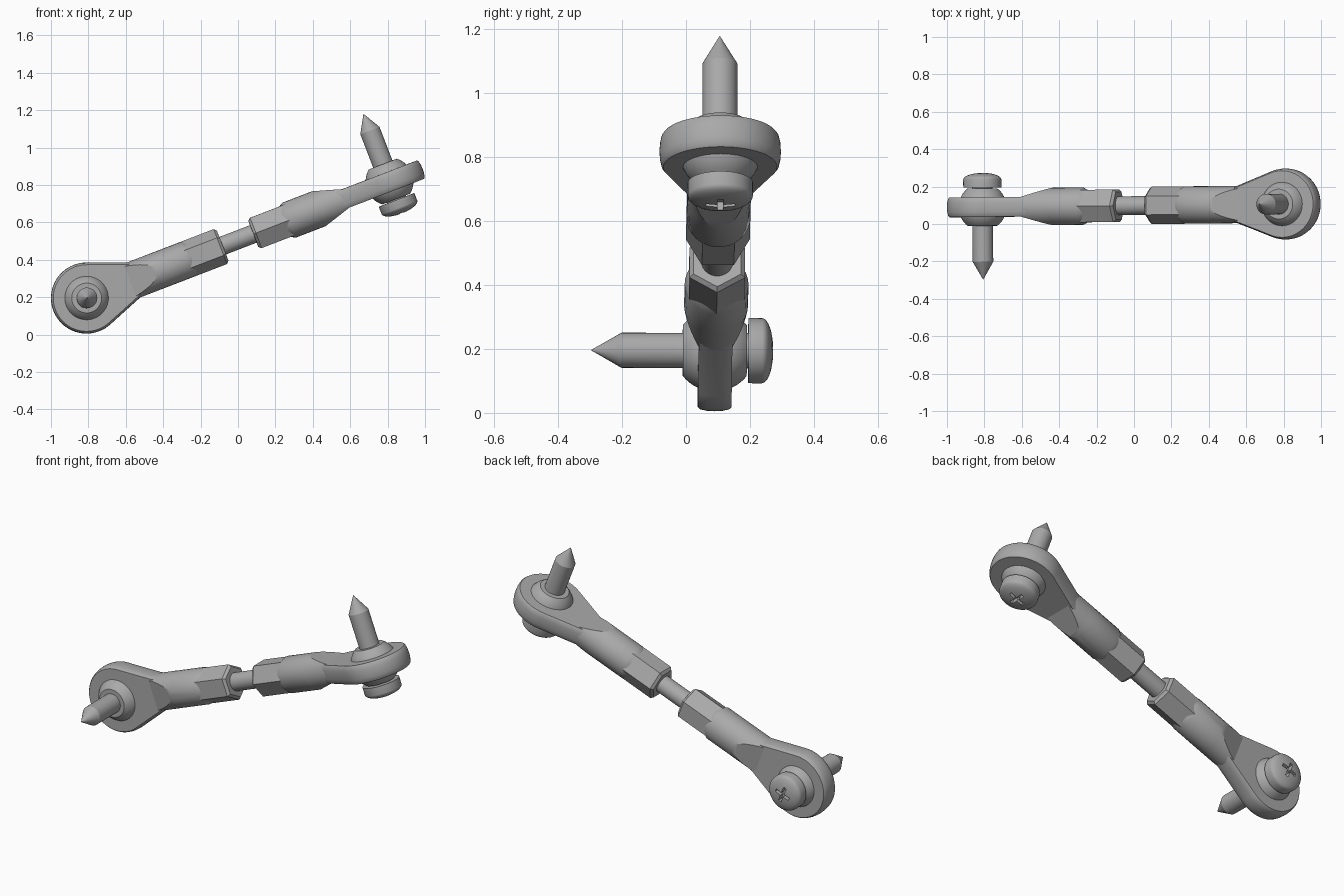
import bpy, bmesh, math
from mathutils import Matrix, Vector

if "Cube" in bpy.data.objects:
    bpy.data.objects.remove(bpy.data.objects["Cube"])

steel = bpy.data.materials.new("grey steel")
steel.diffuse_color = (0.4, 0.4, 0.4, 1)
steel.use_nodes = True
steel.node_tree.nodes["Principled BSDF"].inputs["Base Color"].default_value = steel.diffuse_color


def make(name, bm, frame):
    """Turn a bmesh into a placed object with crisp edges."""
    bmesh.ops.remove_doubles(bm, verts=bm.verts, dist=1e-5)
    bmesh.ops.recalc_face_normals(bm, faces=bm.faces)
    me = bpy.data.meshes.new(name)
    bm.to_mesh(me)
    bm.free()
    me.materials.append(steel)
    ob = bpy.data.objects.new(name, me)
    bpy.context.collection.objects.link(ob)
    ob.matrix_world = frame
    smooth(ob)
    return ob


def smooth(ob):
    bpy.ops.object.select_all(action='DESELECT')
    ob.select_set(True)
    bpy.context.view_layer.objects.active = ob
    bpy.ops.object.shade_smooth_by_angle(angle=math.radians(28))


def loft(rings):
    """Bridge equal-length closed rings and cap both ends."""
    bm = bmesh.new()
    vs = [[bm.verts.new(p) for p in r] for r in rings]
    n = len(vs[0])
    for a, b in zip(vs, vs[1:]):
        for i in range(n):
            j = (i + 1) % n
            bm.faces.new((a[i], a[j], b[j], b[i]))
    bm.faces.new(vs[0][::-1])
    bm.faces.new(vs[-1])
    return bm


def lathe(profile, n=40, axis='Z', turn=0.0):
    """Revolve (radius, height) pairs around the local z or x axis."""
    rings = []
    for r, h in profile:
        ring = []
        for i in range(n):
            a = turn + math.tau * i / n
            c, s = r * math.cos(a), r * math.sin(a)
            ring.append((c, s, h) if axis == 'Z' else (h, c, s))
        rings.append(ring)
    return loft(rings)


def eye_ring(h, inset):
    """Teardrop outline: round eye narrowing to the shank."""
    r = 0.19 - inset
    pts = [(r * math.cos(a), r * math.sin(a), h) for a in
           (math.radians(69 + 222 * i / 44) for i in range(45))]
    w = 0.1 - inset
    return pts + [(0.27, -w, h), (0.33, -w + 0.014, h),
                  (0.33, w - 0.014, h), (0.27, w, h)]


def shank_ring(u, t, r=0.1, n=16):
    """Circle clipped by two flats at height +-t."""
    a0 = math.asin(min(1, t / r))
    arc = [-a0 + 2 * a0 * i / n for i in range(n + 1)]
    right = [(u, r * math.cos(a), r * math.sin(a)) for a in arc]
    left = [(u, -y, -z) for _, y, z in right]
    return right + left


def rod_end(side, frame):
    # flat eye with a softly rounded rim
    layers = [(-0.0525, 0.012), (-0.045, 0.006), (-0.025, 0.0015), (0, 0),
              (0.025, 0.0015), (0.045, 0.006), (0.0525, 0.012)]
    make(side + "_eye", loft([eye_ring(h, i) for h, i in layers]), frame)

    # round shank, cut by two sloping flats towards the eye
    rings = [shank_ring(0.405 - 0.155 * s * s, 0.1 - 0.0475 * s * s)
             for s in (1 - i / 10 for i in range(11))]
    rings += [shank_ring(0.575, 0.1), shank_ring(0.605, 0.084, 0.084)]
    make(side + "_shank", loft(rings), frame)

    # hexagonal wrench grip with chamfered end
    make(side + "_hex_grip", lathe([(0.1, 0.57), (0.1, 0.766), (0.086, 0.78)],
                                   6, 'X'), frame)

    # swivel ball, flattened at both poles
    top = math.asin(0.1 / 0.128)
    ball = [(0.128 * math.cos(a), 0.128 * math.sin(a)) for a in
            (-top + 2 * top * i / 16 for i in range(17))]
    make(side + "_ball", lathe(ball), frame)

    # pointed screw shaft
    make(side + "_screw_shaft", lathe([(0.055, -0.13), (0.055, 0.292),
                                       (0.0005, 0.387)], 32), frame)

    # domed screw head
    dome = [(0.102 * math.cos(a), -0.148 - 0.035 * math.sin(a)) for a in
            (math.radians(84 - 12 * i) for i in range(8))]
    head = make(side + "_screw_head",
                lathe([(0.002, -0.183)] + dome + [(0.102, -0.105)]), frame)

    # cross-shaped driver recess
    w, l = 0.009, 0.045
    quarter = [(l, -w), (l, w), (w, w)]
    plus = []
    for k in range(4):
        c, s = round(math.cos(k * math.pi / 2)), round(math.sin(k * math.pi / 2))
        plus += [(c * x - s * y, s * x + c * y) for x, y in quarter]
    cutter = make("recess_cutter", loft([[(x, y, h) for x, y in plus]
                                         for h in (-0.22, -0.152)]), frame)
    cutter.hide_render = True
    mod = head.modifiers.new("recess", 'BOOLEAN')
    mod.operation, mod.solver, mod.object = 'DIFFERENCE', 'EXACT', cutter
    bpy.context.view_layer.objects.active = head
    bpy.ops.object.modifier_apply(modifier=mod.name)
    bpy.data.objects.remove(cutter)
    smooth(head)


def frame_at(origin, along, up):
    """Local x runs down the rod, local z along the screw."""
    x = along.normalized()
    z = (up - up.dot(x) * x).normalized()
    y = z.cross(x)
    m = Matrix((x, y, z)).transposed().to_4x4()
    m.translation = origin
    return m


low = Vector((-0.81, 0.09, 0.195))
high = Vector((0.81, 0.107, 0.818))
axis = high - low
low_frame = frame_at(low, axis, Vector((0, -1, 0)))
high_frame = frame_at(high, -axis, Vector((0, 0, 1)))
rod_end("lower", low_frame)
rod_end("upper", high_frame)

# threaded rod joining the two ends
make("connecting_rod", lathe([(0.05, 0.7), (0.05, axis.length - 0.7)], 32, 'X'),
     low_frame)
